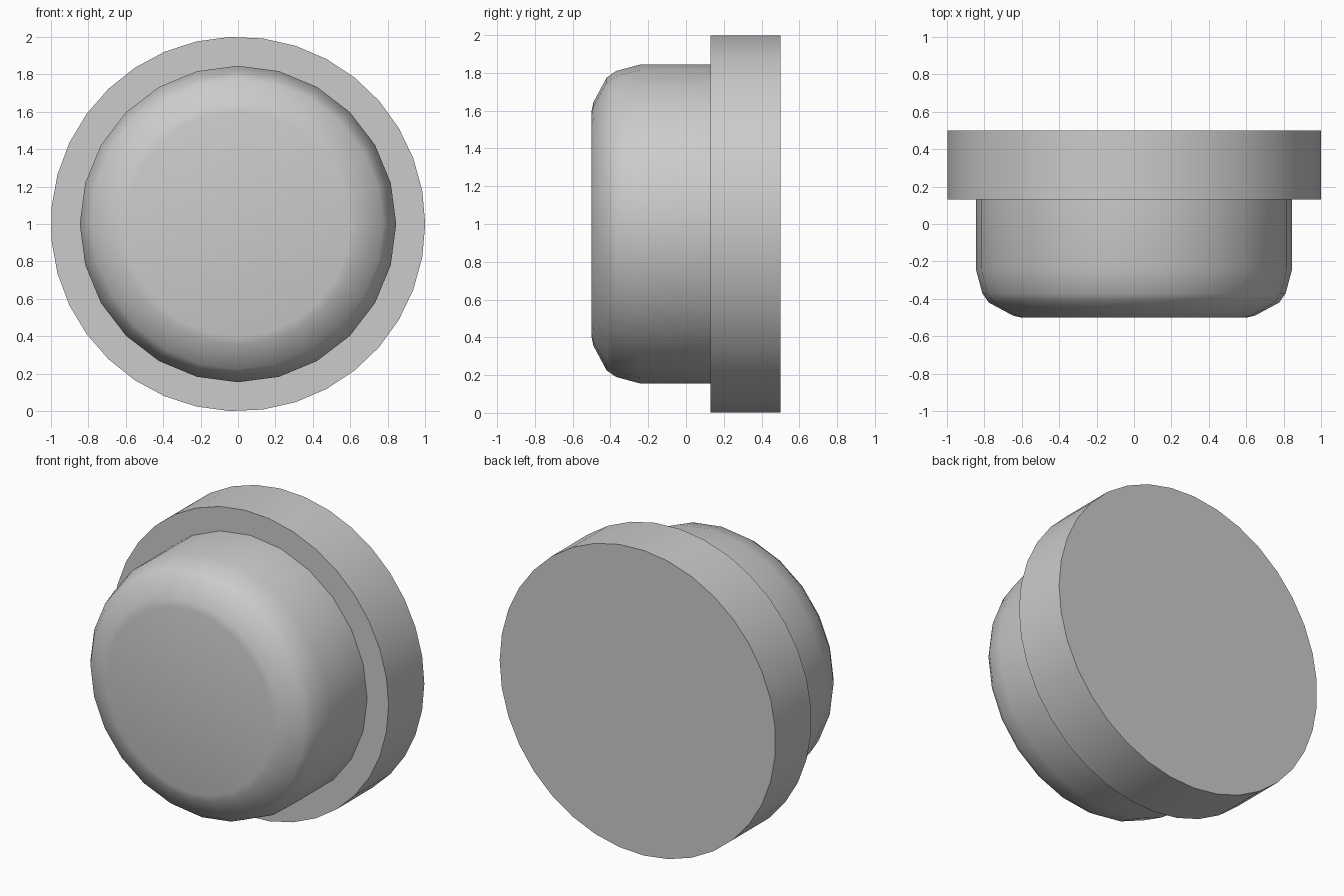
import bpy
import bmesh
from math import cos, sin, tau, radians

cube = bpy.data.objects.get("Cube")
if cube:
    bpy.data.objects.remove(cube, do_unlink=True)

CENTRE_Z = 1.0

# Single plain grey
grey = bpy.data.materials.new("plain_grey")
grey.use_nodes = True
colour = (0.6, 0.6, 0.6, 1.0)
grey.diffuse_color = colour
bsdf = next(n for n in grey.node_tree.nodes if n.type == "BSDF_PRINCIPLED")
bsdf.inputs["Base Color"].default_value = colour


def turned_part(name, profile, sides, angle):
    """Revolve (radius, y) points around the y axis and cap both ends."""
    bm = bmesh.new()
    rings = []
    for radius, y in profile:
        rings.append([
            bm.verts.new((radius * cos(tau * i / sides), y,
                          CENTRE_Z + radius * sin(tau * i / sides)))
            for i in range(sides)])
    for a, b in zip(rings, rings[1:]):
        for i in range(sides):
            j = (i + 1) % sides
            bm.faces.new((a[i], a[j], b[j], b[i]))
    bm.faces.new(rings[0])
    bm.faces.new(rings[-1])
    bmesh.ops.recalc_face_normals(bm, faces=bm.faces)
    mesh = bpy.data.meshes.new(name)
    bm.to_mesh(mesh)
    bm.free()
    mesh.materials.append(grey)
    obj = bpy.data.objects.new(name, mesh)
    bpy.context.collection.objects.link(obj)
    bpy.ops.object.select_all(action="DESELECT")
    obj.select_set(True)
    bpy.context.view_layer.objects.active = obj
    bpy.ops.object.shade_smooth_by_angle(angle=radians(40))
    return obj


# Wide round base plate at the back
turned_part("base_flange", [(1.0, 0.5), (1.0, 0.13)], 35, 40)

# Rounded button cap, seated slightly into the base
turned_part("button_cap", [(0.845, 0.15), (0.845, -0.24), (0.81, -0.37),
                           (0.775, -0.42), (0.645, -0.49), (0.6, -0.5)], 24, 40)
